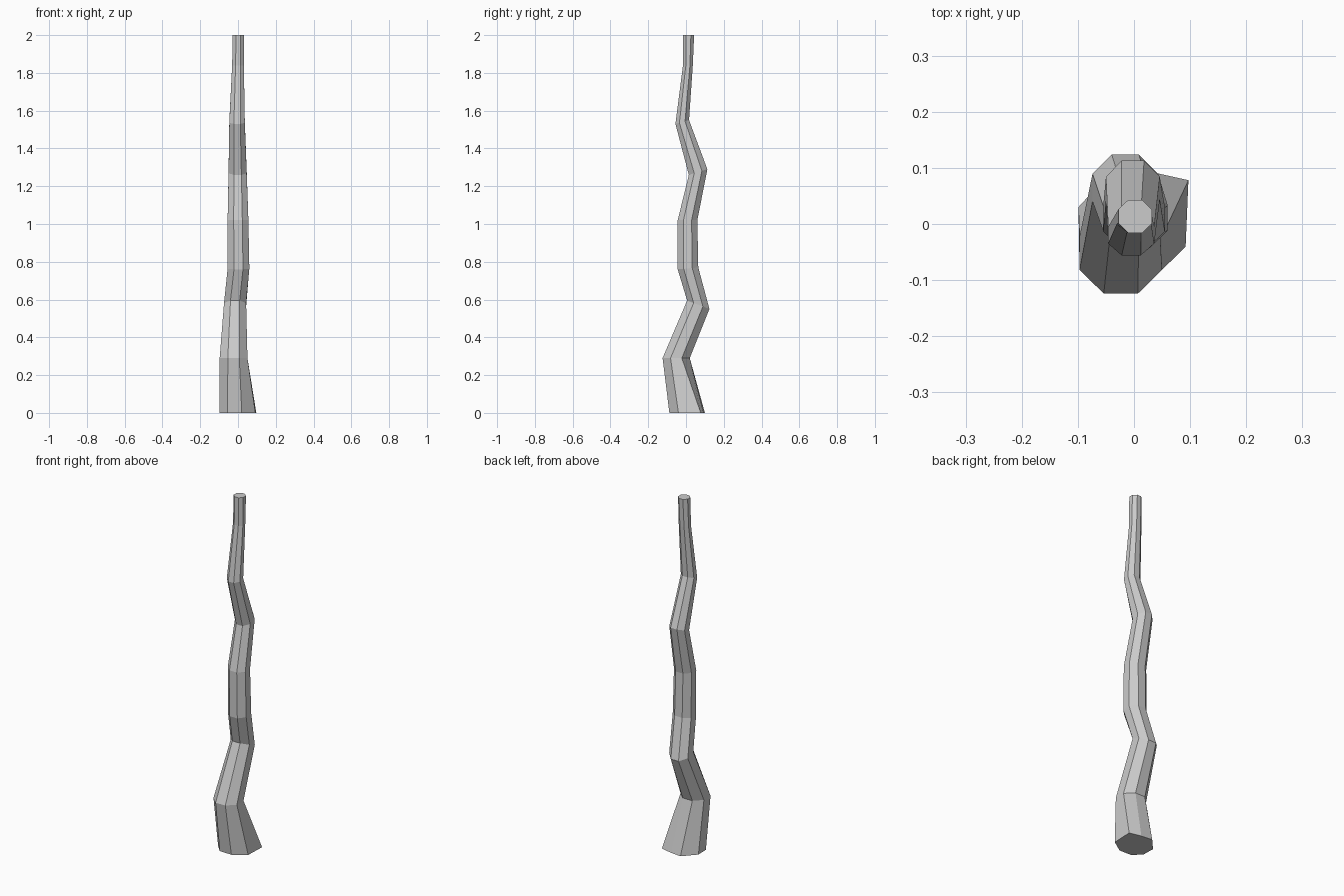
import bpy, bmesh
from math import cos, sin, pi

if "Cube" in bpy.data.objects:
    bpy.data.objects.remove(bpy.data.objects["Cube"])

SIDES = 8
K = cos(pi / SIDES)

# Rings up the crooked stick: x min, x max, y min, y max, z at front, z at back
rings = [
    (-0.097, 0.050, -0.124, 0.020, 0.29, 0.29),
    (-0.074, 0.043, 0.006, 0.124, 0.595, 0.55),
    (-0.055, 0.060, -0.044, 0.065, 0.76, 0.77),
    (-0.055, 0.055, -0.044, 0.060, 1.02, 1.02),
    (-0.050, 0.046, 0.015, 0.113, 1.26, 1.29),
    (-0.046, 0.036, -0.056, 0.016, 1.53, 1.55),
    (-0.031, 0.031, -0.016, 0.036, 1.84, 1.84),
    (-0.028, 0.032, -0.016, 0.043, 2.00, 2.00),
]

# Irregular flared foot
foot = [(0.097, 0.078), (0.03, 0.093), (-0.035, 0.10), (-0.099, 0.03),
        (-0.097, -0.04), (-0.055, -0.085), (0.02, -0.088), (0.092, -0.04)]

bm = bmesh.new()
loops = [[bm.verts.new((x, y, 0)) for x, y in foot]]
for x0, x1, y0, y1, zf, zb in rings:
    loop = []
    for i in range(SIDES):
        a = 2 * pi * (i + 0.5) / SIDES
        u, v = cos(a) / K, sin(a) / K
        loop.append(bm.verts.new(((x0 + x1) / 2 + u * (x1 - x0) / 2,
                                  (y0 + y1) / 2 + v * (y1 - y0) / 2,
                                  zf + (zb - zf) * (v + 1) / 2)))
    loops.append(loop)

# Skin between rings, then cap both ends
for a, b in zip(loops, loops[1:]):
    for i in range(SIDES):
        j = (i + 1) % SIDES
        bm.faces.new((a[i], a[j], b[j], b[i]))
bm.faces.new(loops[0][::-1])
bm.faces.new(loops[-1])
bmesh.ops.recalc_face_normals(bm, faces=bm.faces)

mesh = bpy.data.meshes.new("wooden_staff")
bm.to_mesh(mesh)
bm.free()
bpy.context.collection.objects.link(bpy.data.objects.new("wooden_staff", mesh))
